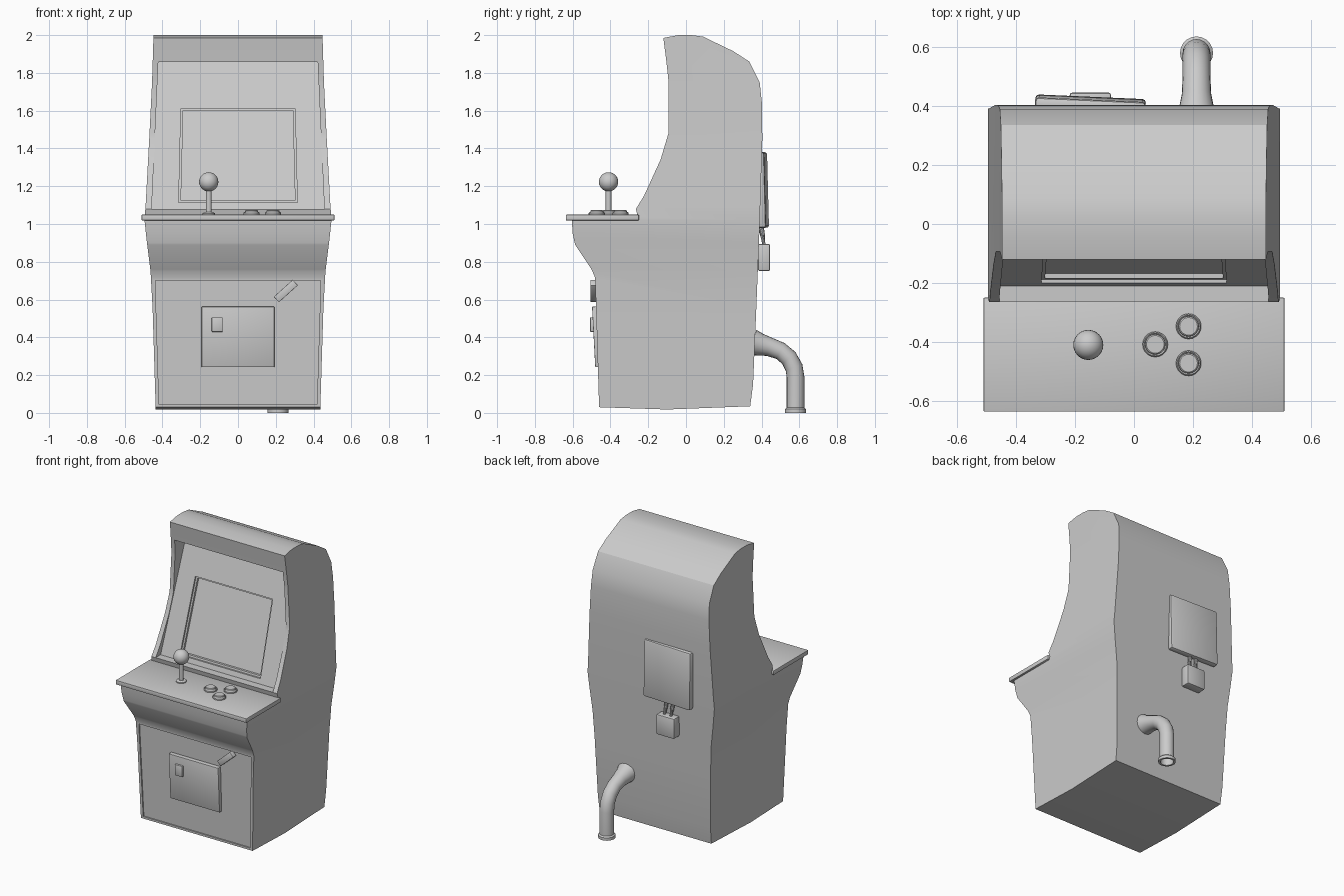
import bpy, bmesh, math
from mathutils import Vector, Matrix, Euler

if "Cube" in bpy.data.objects:
    bpy.data.objects.remove(bpy.data.objects["Cube"])


def finish(name, bm, smooth=True, bevel=0.0, segs=2):
    bmesh.ops.recalc_face_normals(bm, faces=bm.faces[:])
    me = bpy.data.meshes.new(name)
    bm.to_mesh(me)
    bm.free()
    ob = bpy.data.objects.new(name, me)
    bpy.context.collection.objects.link(ob)
    bpy.ops.object.select_all(action='DESELECT')
    ob.select_set(True)
    bpy.context.view_layer.objects.active = ob
    if bevel:
        mod = ob.modifiers.new("bevel", 'BEVEL')
        mod.width, mod.segments = bevel, segs
        bpy.ops.object.modifier_apply(modifier=mod.name)
    if smooth:
        bpy.ops.object.shade_smooth_by_angle(angle=math.radians(30))
    return ob


def box(name, size, loc, rot=(0, 0, 0), bevel=0.0):
    bm = bmesh.new()
    bmesh.ops.create_cube(bm, size=1)
    m = Matrix.LocRotScale(Vector(loc), Euler([math.radians(a) for a in rot]), Vector(size))
    bmesh.ops.transform(bm, matrix=m, verts=bm.verts)
    return finish(name, bm, bevel=bevel)


def sweep(name, stations, sides=20, close=False):
    """Tube through (centre, direction, radius) stations."""
    bm = bmesh.new()
    rings = []
    for c, d, r in stations:
        q = Vector((0, 0, 1)).rotation_difference(Vector(d).normalized())
        if abs(Vector(d).normalized().x) < 1e-6:   # keep rings aligned on the x axis
            q = Euler((math.atan2(-d[1], d[2]), 0, 0)).to_quaternion()
        rings.append([bm.verts.new(Vector(c) + q @ Vector((r * math.cos(t), r * math.sin(t), 0)))
                      for t in [2 * math.pi * i / sides for i in range(sides)]])
    for a, b in zip(rings, rings[1:]):
        for i in range(sides):
            j = (i + 1) % sides
            bm.faces.new((a[i], a[j], b[j], b[i]))
    bm.faces.new(rings[0])
    bm.faces.new(rings[-1])
    return finish(name, bm)


def cut(target, name, z0, z1, w0, w1, yb0, yb1, yf=-0.9):
    """Cut a tapered pocket from the front; its back runs from yb0 to yb1."""
    bm = bmesh.new()
    v = [bm.verts.new(p) for z, w, yb in ((z0, w0, yb0), (z1, w1, yb1))
         for p in ((-w, yf, z), (w, yf, z), (w, yb, z), (-w, yb, z))]
    for f in ((0, 1, 2, 3), (4, 5, 6, 7), (0, 1, 5, 4), (1, 2, 6, 5), (2, 3, 7, 6), (3, 0, 4, 7)):
        bm.faces.new([v[i] for i in f])
    cutter = finish(name, bm, smooth=False)
    cutter.hide_render = True
    mod = target.modifiers.new("cut", 'BOOLEAN')
    mod.operation, mod.solver, mod.object = 'DIFFERENCE', 'EXACT', cutter
    bpy.context.view_layer.objects.active = target
    bpy.ops.object.modifier_apply(modifier=mod.name)
    bpy.data.objects.remove(cutter)


# Cabinet: side profile extruded, sliced by height, then tapered
profile = [(-0.46, 0.03), (-0.1, 0.018), (0.34, 0.035), (0.355, 0.15), (0.37, 0.5), (0.39, 1.0),
           (0.404, 1.45), (0.402, 1.64), (0.39, 1.75), (0.335, 1.86), (0.25, 1.915), (0.09, 1.992),
           (0.03, 2.0), (-0.04, 2.0), (-0.12, 1.985), (-0.105, 1.87), (-0.093, 1.76), (-0.093, 1.48),
           (-0.135, 1.34), (-0.222, 1.15), (-0.265, 1.08), (-0.255, 1.035), (-0.605, 1.03),
           (-0.6, 0.95), (-0.587, 0.89), (-0.5, 0.76), (-0.481, 0.715)]
widths = [(0.0, 0.435), (0.55, 0.452), (0.75, 0.463), (0.9, 0.482), (1.02, 0.495), (1.1, 0.489),
          (1.45, 0.47), (1.75, 0.455), (2.01, 0.447)]


def half_width(z):
    for (z0, w0), (z1, w1) in zip(widths, widths[1:]):
        if z <= z1:
            return w0 + (w1 - w0) * (z - z0) / (z1 - z0)
    return widths[-1][1]


bm = bmesh.new()
face = bm.faces.new([bm.verts.new((-1, y, z)) for y, z in profile])
new = bmesh.ops.extrude_face_region(bm, geom=[face])["geom"]
bmesh.ops.translate(bm, vec=(2, 0, 0), verts=[g for g in new if isinstance(g, bmesh.types.BMVert)])
for z, w in widths[1:-1]:
    bmesh.ops.bisect_plane(bm, geom=bm.verts[:] + bm.edges[:] + bm.faces[:],
                           plane_co=(0, 0, z), plane_no=(0, 0, 1))
for v in bm.verts:
    v.co.x *= half_width(v.co.z)
cabinet = finish("cabinet", bm, smooth=False)


# Screen recess, screen, and shallow lower front panel
def bezel_y(z):
    return -0.21 + (z - 1.08) * 0.31


cut(cabinet, "recess_cutter", 1.08, 1.857, 0.457, 0.422, bezel_y(1.08), bezel_y(1.857))
for inset, depth in ((0.0, 0.012), (0.012, 0.028)):
    z0, z1 = 1.113 + inset, 1.612 - inset
    cut(cabinet, "screen_cutter", z0, z1, 0.314 - inset, 0.302 - inset,
        bezel_y(z0) + depth, bezel_y(z1) + depth)
cut(cabinet, "lower_panel_cutter", 0.045, 0.7, 0.418, 0.438, -0.452, -0.471)
bpy.ops.object.select_all(action='DESELECT')
cabinet.select_set(True)
bpy.context.view_layer.objects.active = cabinet
bpy.ops.object.shade_smooth_by_angle(angle=math.radians(30))

# Control panel
box("control_panel", (1.02, 0.386, 0.03), (0, -0.443, 1.034), bevel=0.003)

# Joystick
jx, jy, up = -0.155, -0.41, (0, 0, 1)
sweep("joystick_base", [((jx, jy, z), up, r) for z, r in ((1.045, 0.034), (1.056, 0.034), (1.063, 0.024))])
sweep("joystick_stem", [((jx, jy, z), up, 0.015) for z in (1.05, 1.2)], sides=16)
bm = bmesh.new()
bmesh.ops.create_uvsphere(bm, u_segments=24, v_segments=14, radius=0.051,
                          matrix=Matrix.Translation((jx, jy, 1.223)))
finish("joystick_ball", bm)

# Buttons with collar rings
for i, (x, y) in enumerate(((0.072, -0.408), (0.185, -0.347), (0.185, -0.472))):
    sweep(f"button_{i + 1}", [((x, y, z), up, r) for z, r in
          ((1.045, 0.043), (1.058, 0.043), (1.063, 0.039), (1.06, 0.035), (1.07, 0.034), (1.073, 0.03))])

# Coin door with lock and slanted handle
box("coin_door", (0.385, 0.03, 0.32), (0, -0.474, 0.403), rot=(3, 0, 0), bevel=0.003)
box("door_lock", (0.058, 0.04, 0.077), (-0.11, -0.488, 0.467), bevel=0.004)
box("door_handle", (0.135, 0.035, 0.04), (0.253, -0.488, 0.645), rot=(0, -42, 0), bevel=0.003)

# Rear hatch, junction box and cables
box("rear_hatch", (0.375, 0.045, 0.4), (-0.148, 0.404, 1.18), rot=(1.5, 0, -2.5), bevel=0.012)
box("junction_box", (0.14, 0.065, 0.142), (-0.148, 0.413, 0.823), bevel=0.008)
for i, x in enumerate((-0.175, -0.125)):
    sweep(f"cable_{i + 1}", [((x - 0.012, 0.395, 1.02), (0.2, 0.05, -1), 0.013),
                             ((x, 0.405, 0.94), (0.1, 0.1, -1), 0.013),
                             ((x + 0.005, 0.415, 0.87), (0, 0.1, -1), 0.013)], sides=10)

# Bent rear pipe with flared root and hollow lipped outlet
pipe = [(0.355, 0.372, -15, 0.07), (0.39, 0.362, -15, 0.06), (0.44, 0.35, -17, 0.05),
        (0.5, 0.328, -28, 0.047), (0.545, 0.29, -47, 0.047), (0.572, 0.24, -68, 0.047),
        (0.58, 0.19, -90, 0.047), (0.58, 0.028, -90, 0.047), (0.58, 0.02, -90, 0.056),
        (0.58, 0.0, -90, 0.056), (0.58, 0.0, -90, 0.042), (0.58, 0.1, -90, 0.042)]
sweep("rear_pipe", [((0.212, y, z), (0, math.cos(math.radians(a)), math.sin(math.radians(a))), r)
                    for y, z, a, r in pipe], sides=20)
